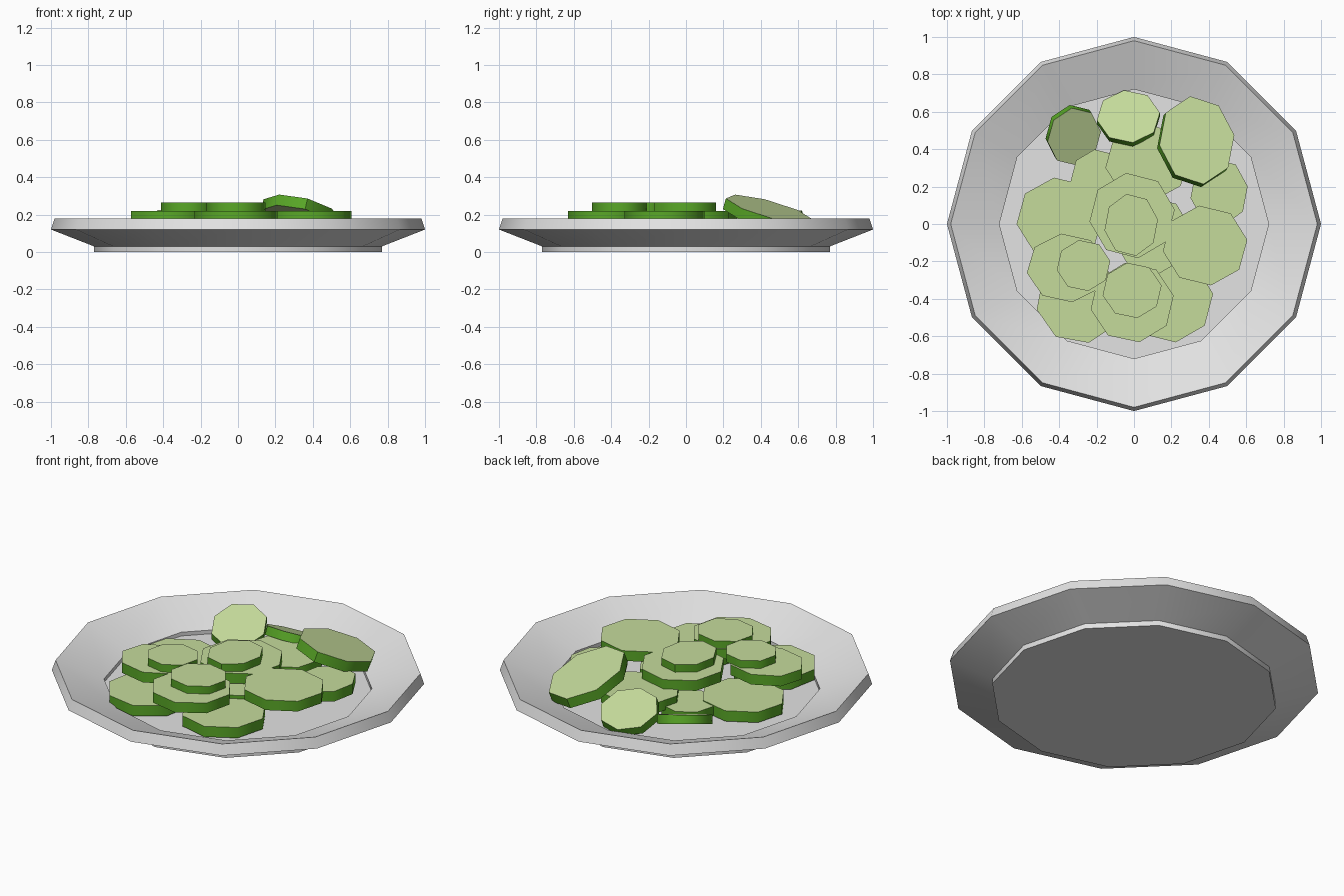
import bpy, bmesh, math
from mathutils import Matrix, Vector

if "Cube" in bpy.data.objects:
    bpy.data.objects.remove(bpy.data.objects["Cube"])


def material(name, rgb):
    m = bpy.data.materials.new(name)
    m.diffuse_color = (*rgb, 1)
    m.use_nodes = True
    m.node_tree.nodes["Principled BSDF"].inputs["Base Color"].default_value = m.diffuse_color
    return m


PLATE = material("plate_white", (0.77, 0.77, 0.77))
SKIN = material("skin_green", (0.10, 0.39, 0.02))
FLESH = material("flesh_pale_green", (0.56, 0.71, 0.33))


def finish(bm, name, mats, smooth_angle):
    bmesh.ops.recalc_face_normals(bm, faces=bm.faces)
    me = bpy.data.meshes.new(name)
    bm.to_mesh(me)
    bm.free()
    for m in mats:
        me.materials.append(m)
    ob = bpy.data.objects.new(name, me)
    bpy.context.collection.objects.link(ob)
    bpy.ops.object.select_all(action='DESELECT')
    ob.select_set(True)
    bpy.context.view_layer.objects.active = ob
    bpy.ops.object.shade_smooth_by_angle(angle=math.radians(smooth_angle))
    return ob


# Plate: twelve-sided turned profile with foot, rim and recessed floor
def build_plate():
    profile = [(0.77, 0), (0.77, 0.03), (1.0, 0.12), (0.98, 0.18),
               (0.72, 0.08), (0.72, 0.058)]
    n = 12
    bm = bmesh.new()
    rings = [[bm.verts.new((r * math.cos(2 * math.pi * i / n),
                            r * math.sin(2 * math.pi * i / n), z))
              for i in range(n)] for r, z in profile]
    for a, b in zip(rings, rings[1:]):
        for i in range(n):
            j = (i + 1) % n
            bm.faces.new((a[i], a[j], b[j], b[i]))
    bm.faces.new(rings[0])
    bm.faces.new(rings[-1])
    finish(bm, "plate", [PLATE], 35)


# Slice: eight-sided disc, skin on the side and flesh on both cut faces
def build_slice(name, x, y, z, rx, ry, thick, turn=8, normal=(0, 0, 1)):
    bm = bmesh.new()
    bmesh.ops.create_cone(bm, cap_ends=True, segments=8, radius1=1.0,
                          radius2=1.0, depth=thick)
    for f in bm.faces:
        f.material_index = 1 if abs(f.normal.z) > 0.9 else 0
    tilt = Vector((0, 0, 1)).rotation_difference(Vector(normal)).to_matrix().to_4x4()
    bm.transform(Matrix.Translation((x, y, z)) @ tilt
                 @ Matrix.Diagonal((rx, ry, 1, 1))
                 @ Matrix.Rotation(math.radians(turn), 4, 'Z'))
    finish(bm, name, [SKIN, FLESH], 50)


build_plate()

# Flat slices: x, y, top height, x radius, y radius, thickness, turn
flat = {
    "bottom_slice": [
        (-0.395, 0.03, 0.13, 0.235, 0.22, 0.062, 8),
        (-0.29, -0.41, 0.13, 0.235, 0.23, 0.062, 12),
        (0.19, -0.405, 0.13, 0.235, 0.23, 0.062, 8),
        (-0.19, 0.25, 0.125, 0.15, 0.15, 0.055, 8),
        (0.10, -0.06, 0.15, 0.21, 0.21, 0.06, 8),
        (0.07, 0.33, 0.165, 0.225, 0.21, 0.06, 8),
        (0.455, 0.17, 0.165, 0.155, 0.18, 0.06, 10)],
    "middle_slice": [
        (-0.01, 0.045, 0.22, 0.23, 0.23, 0.06, 8),
        (-0.36, -0.235, 0.22, 0.215, 0.185, 0.06, 8),
        (-0.01, -0.42, 0.22, 0.225, 0.215, 0.06, 10),
        (0.38, -0.115, 0.22, 0.228, 0.215, 0.06, 8)],
    "top_small_slice": [
        (-0.015, -0.005, 0.265, 0.145, 0.168, 0.048, 10),
        (-0.27, -0.222, 0.265, 0.145, 0.138, 0.048, 10),
        (-0.01, -0.355, 0.265, 0.16, 0.15, 0.048, 10)],
}
for kind, rows in flat.items():
    for i, (x, y, top, rx, ry, t, turn) in enumerate(rows, 1):
        build_slice(f"{kind}_{i}", x, y, top - t / 2, rx, ry, t, turn)

# Tilted slices leaning at the back
build_slice("tilted_large_slice", 0.33, 0.44, 0.20, 0.208, 0.245, 0.06, 8, (0.23, 0.28, 1))
build_slice("tilted_back_slice", -0.03, 0.565, 0.137, 0.17, 0.155, 0.05, 8, (0, 0.45, 1))
build_slice("tilted_left_slice", -0.325, 0.475, 0.14, 0.147, 0.165, 0.05, 8, (0.25, -0.37, 1))
